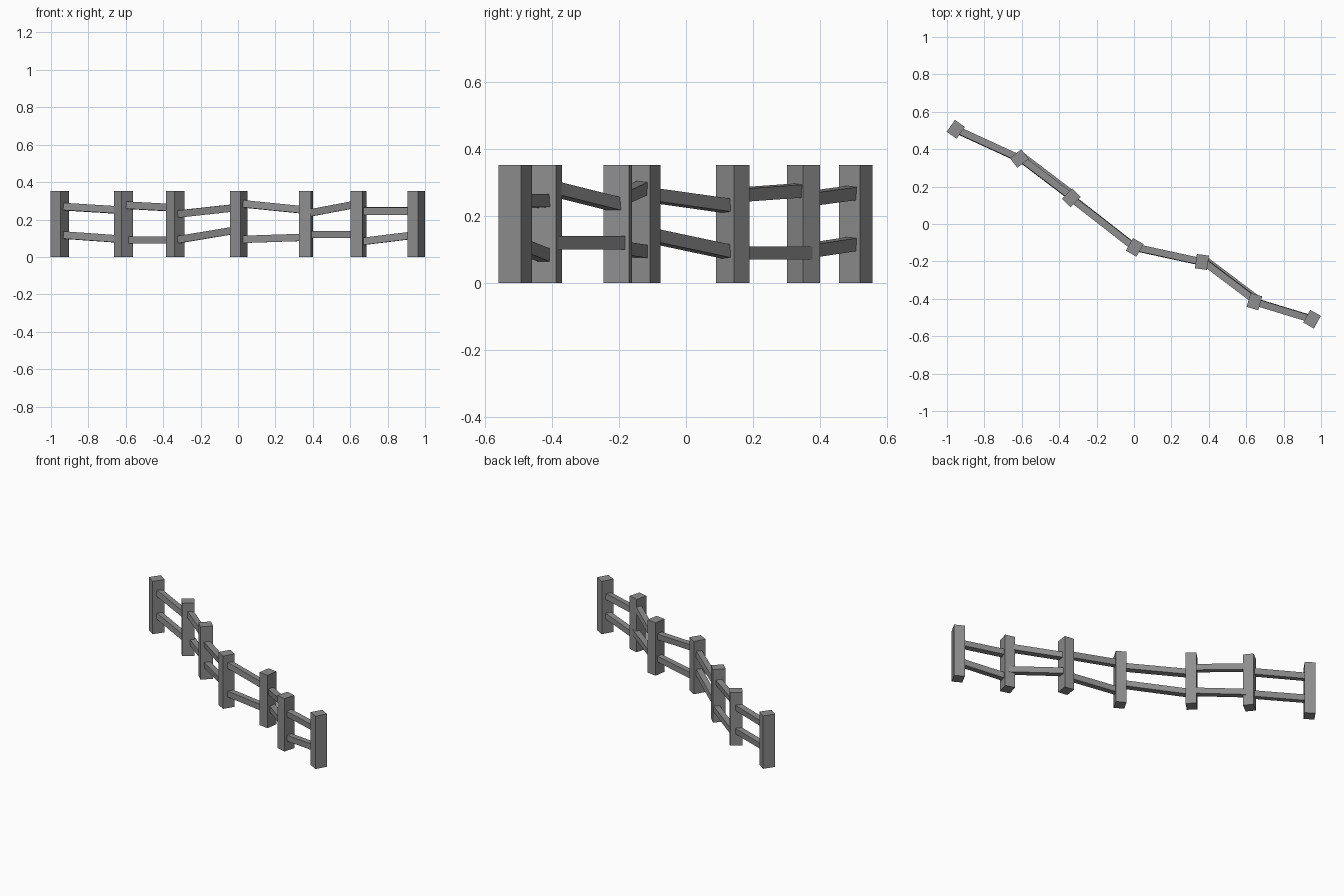
import bpy
from math import radians
from mathutils import Vector, Quaternion

cube = bpy.data.objects.get("Cube")
if cube:
    bpy.data.objects.remove(cube, do_unlink=True)

wood = bpy.data.materials.new("grey wood")
wood.use_nodes = True
GREY = (0.27, 0.27, 0.27, 1)
wood.diffuse_color = GREY
wood.node_tree.nodes["Principled BSDF"].inputs["Base Color"].default_value = GREY


def beam(name, size, centre, rotation):
    """Box of the given size, turned by a quaternion."""
    bpy.ops.mesh.primitive_cube_add(size=1, location=centre)
    obj = bpy.context.object
    obj.name = name
    obj.scale = size
    obj.rotation_mode = 'QUATERNION'
    obj.rotation_quaternion = rotation
    obj.data.materials.append(wood)


# Posts: x, y, turn in degrees
HEIGHT = 0.352
posts = [(-0.953, 0.506, -35), (-0.613, 0.350, -52), (-0.335, 0.139, -45),
         (0.004, -0.125, -30), (0.363, -0.203, -8), (0.644, -0.415, -16),
         (0.952, -0.509, -29)]
for i, (x, y, turn) in enumerate(posts, 1):
    beam(f"post_{i}", (0.065, 0.077, HEIGHT), (x, y, HEIGHT / 2),
         Quaternion((0, 0, 1), radians(turn)))

# Rails: start height, end height, shift to the back, roll in degrees
upper = [(0.27, 0.249, 0, -5), (0.277, 0.262, 0.005, -5), (0.228, 0.265, 0, 5),
         (0.286, 0.25, 0, -4), (0.232, 0.285, 0.008, 5), (0.245, 0.245, 0, 4)]
lower = [(0.118, 0.094, 0, -4), (0.09, 0.09, 0.02, 0), (0.09, 0.146, 0, 4),
         (0.093, 0.105, 0, 0), (0.12, 0.12, 0.02, 0), (0.08, 0.118, 0, 0)]
for level, rails in (("upper", upper), ("lower", lower)):
    for i, (z0, z1, shift, roll) in enumerate(rails):
        a = Vector((*posts[i][:2], z0))
        b = Vector((*posts[i + 1][:2], z1))
        along = b - a
        back = Vector((-along.y, along.x, 0)).normalized()
        turn = along.to_track_quat('X', 'Z') @ Quaternion((1, 0, 0), radians(roll))
        beam(f"{level}_rail_{i + 1}", (along.length, 0.037, 0.039),
             (a + b) / 2 + back * shift, turn)
